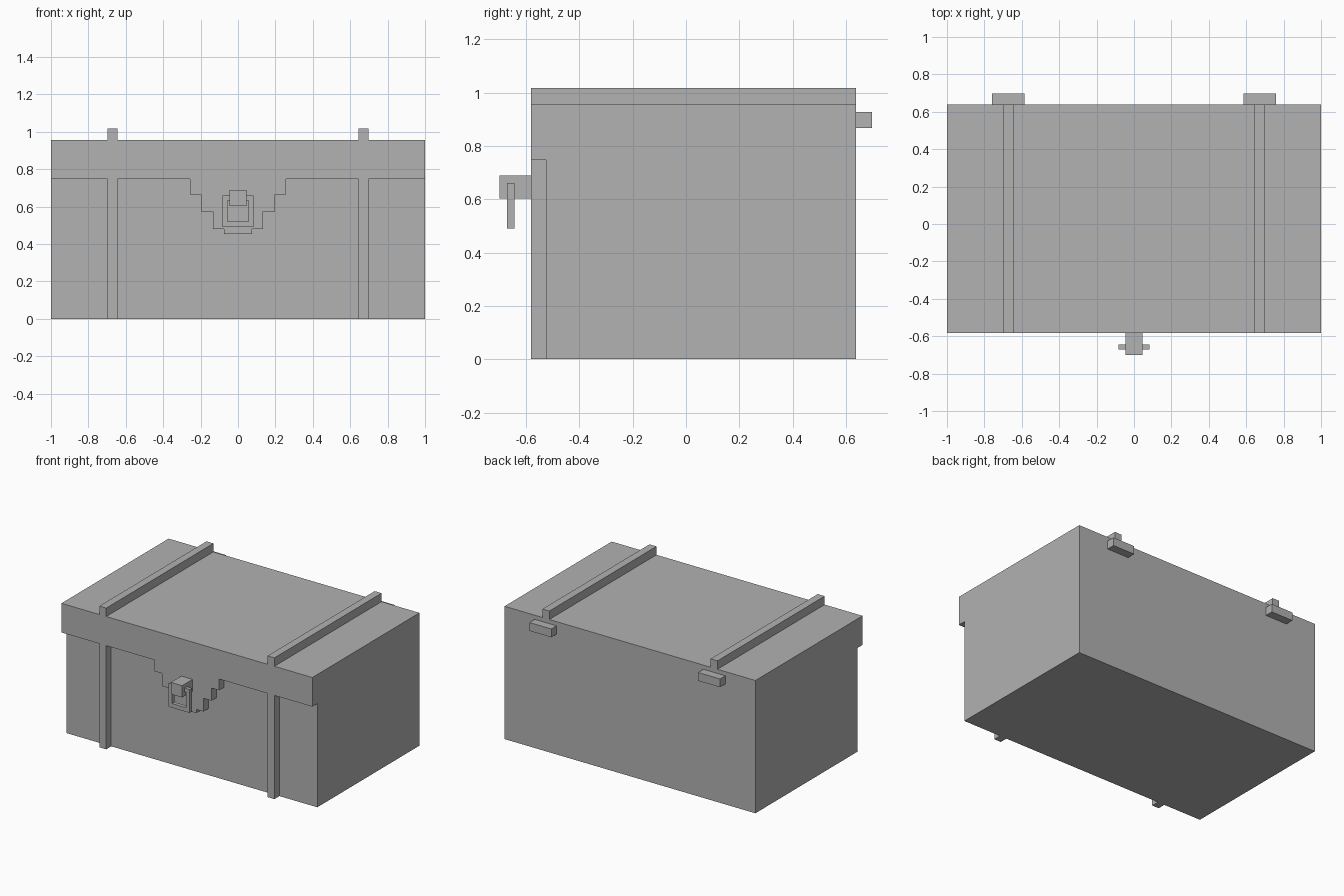
import bpy
import bmesh

cube = bpy.data.objects.get("Cube")
if cube:
    bpy.data.objects.remove(cube, do_unlink=True)

# One flat grey for the whole chest
GREY = (0.445, 0.445, 0.445, 1)
grey = bpy.data.materials.new("plain grey")
grey.use_nodes = True
grey.diffuse_color = GREY
grey.node_tree.nodes["Principled BSDF"].inputs["Base Color"].default_value = GREY

# Shared levels
FRONT, PANEL, BACK = -0.582, -0.525, 0.638
RIM, SEAM, TOP, STRAP_TOP = 0.747, 0.90, 0.957, 1.018


def add_object(name, bm):
    bmesh.ops.recalc_face_normals(bm, faces=bm.faces)
    mesh = bpy.data.meshes.new(name)
    bm.to_mesh(mesh)
    bm.free()
    mesh.materials.append(grey)
    obj = bpy.data.objects.new(name, mesh)
    bpy.context.collection.objects.link(obj)
    return obj


def box(name, x, y, z):
    """Box from (min, max) pairs along each axis."""
    bm = bmesh.new()
    bmesh.ops.create_cube(bm, size=1)
    for v in bm.verts:
        v.co = [pair[0] if c < 0 else pair[1] for c, pair in zip(v.co, (x, y, z))]
    return add_object(name, bm)


def front_plate(name, outline, y):
    """Extrude an (x, z) outline from y[0] back to y[1]."""
    bm = bmesh.new()
    face = bm.faces.new([bm.verts.new((px, y[0], pz)) for px, pz in outline])
    moved = bmesh.ops.extrude_face_region(bm, geom=[face])["geom"]
    for v in moved:
        if isinstance(v, bmesh.types.BMVert):
            v.co.y = y[1]
    return add_object(name, bm)


# Chest body and lid slab
box("chest_body", (-1, 1), (PANEL, BACK), (0, SEAM))
box("lid_top", (-1, 1), (PANEL, BACK), (SEAM, TOP))

# Lid front with a flap that steps down towards the latch
steps = [(0.257, 0.666), (0.197, 0.575), (0.133, 0.48), (0.075, 0.453)]
half = [(1, TOP), (1, RIM)]
level = RIM
for width, lower in steps:
    half += [(width, level), (width, lower)]
    level = lower
outline = half + [(-px, pz) for px, pz in reversed(half)]
front_plate("lid_front", outline, (FRONT, PANEL))

# Straps and hinges on both sides
for side, sign in (("left", 1), ("right", -1)):
    strap_x = sorted((sign * 0.643, sign * 0.698))
    hinge_x = sorted((sign * 0.585, sign * 0.76))
    box(side + "_top_strap", strap_x, (FRONT, BACK), (TOP, STRAP_TOP))
    box(side + "_front_strap", strap_x, (FRONT, PANEL), (0, RIM))
    box(side + "_hinge", hinge_x, (BACK, 0.698), (0.867, 0.927))

# Latch block with a square ring hanging from it
box("latch_block", (-0.045, 0.045), (-0.70, FRONT), (0.603, 0.688))
ring_y = (-0.671, -0.644)
box("latch_ring_top", (-0.084, 0.084), ring_y, (0.632, 0.66))
box("latch_ring_bottom", (-0.084, 0.084), ring_y, (0.491, 0.521))
for side, sign in (("left", 1), ("right", -1)):
    box(side + "_latch_ring_bar", sorted((sign * 0.056, sign * 0.084)), ring_y, (0.521, 0.632))
